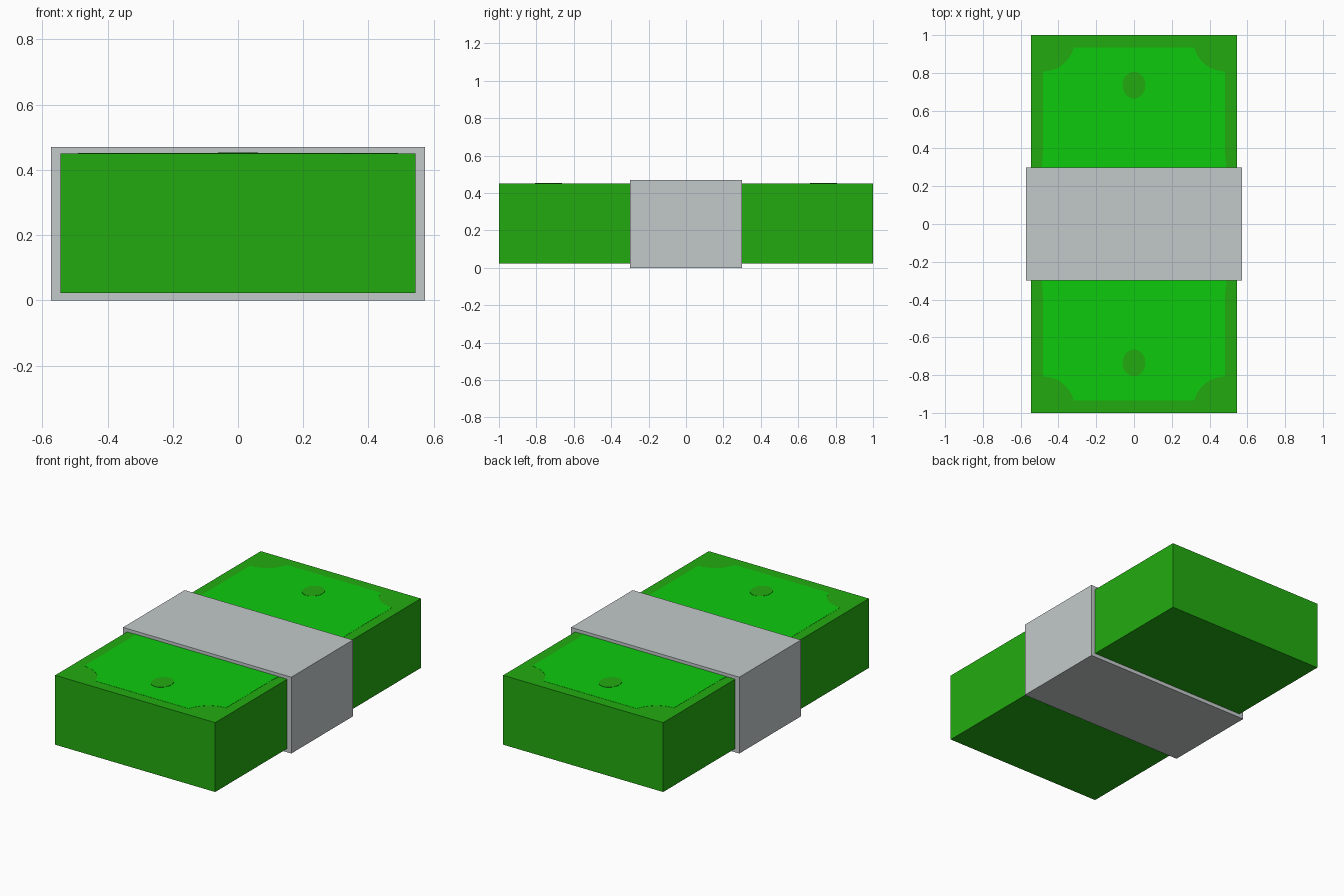
import bpy, bmesh, math

if "Cube" in bpy.data.objects:
    bpy.data.objects.remove(bpy.data.objects["Cube"])


def material(name, rgb):
    m = bpy.data.materials.new(name)
    m.diffuse_color = (*rgb, 1.0)
    m.use_nodes = True
    m.node_tree.nodes["Principled BSDF"].inputs["Base Color"].default_value = m.diffuse_color
    return m


GREEN = material("note green", (0.016, 0.41, 0.005))
BRIGHT = material("print bright green", (0.004, 0.59, 0.004))
GREY = material("band grey", (0.545, 0.584, 0.584))


def prism(name, outline, z0, z1, mat):
    """Extrude a closed counter-clockwise outline from z0 to z1."""
    bm = bmesh.new()
    face = bm.faces.new([bm.verts.new((x, y, z0)) for x, y in outline])
    top = bmesh.ops.extrude_face_region(bm, geom=[face])["geom"]
    bmesh.ops.translate(bm, vec=(0, 0, z1 - z0),
                        verts=[v for v in top if isinstance(v, bmesh.types.BMVert)])
    bmesh.ops.recalc_face_normals(bm, faces=bm.faces)
    me = bpy.data.meshes.new(name)
    bm.to_mesh(me)
    bm.free()
    me.materials.append(mat)
    ob = bpy.data.objects.new(name, me)
    bpy.context.collection.objects.link(ob)
    return ob


def rect(hx, hy):
    return [(-hx, -hy), (hx, -hy), (hx, hy), (-hx, hy)]


# Stack of notes and the paper band wrapped round its middle
prism("note_stack", rect(0.545, 1.0), 0.023, 0.45, GREEN)
prism("paper_band", rect(0.573, 0.3), 0.0, 0.47, GREY)

# Printed panel: rectangle with scooped corners, one quarter mirrored round
PX, PY, RX, RY, N = 0.483, 0.934, 0.165, 0.13, 8
quarter = [(0.489, 0.30), (PX, 0.36)]
for i in range(N + 1):
    a = math.radians(-90 - 80 * i / N)
    quarter.append((PX + 0.168 * math.cos(a), 0.972 + 0.165 * math.sin(a)))
quarter[-1] = (PX - RX, PY)
half = quarter + [(-x, y) for x, y in reversed(quarter)]
panel = half + [(-x, -y) for x, y in half]
prism("printed_panel", panel, 0.449, 0.451, BRIGHT)

# Oval seal at each end of the note
for side, label in ((-1, "front"), (1, "back")):
    oval = [(0.061 * math.cos(t * math.tau / 20),
             side * 0.735 + 0.071 * math.sin(t * math.tau / 20)) for t in range(20)]
    prism(label + "_seal", oval, 0.4495, 0.4525, GREEN)
